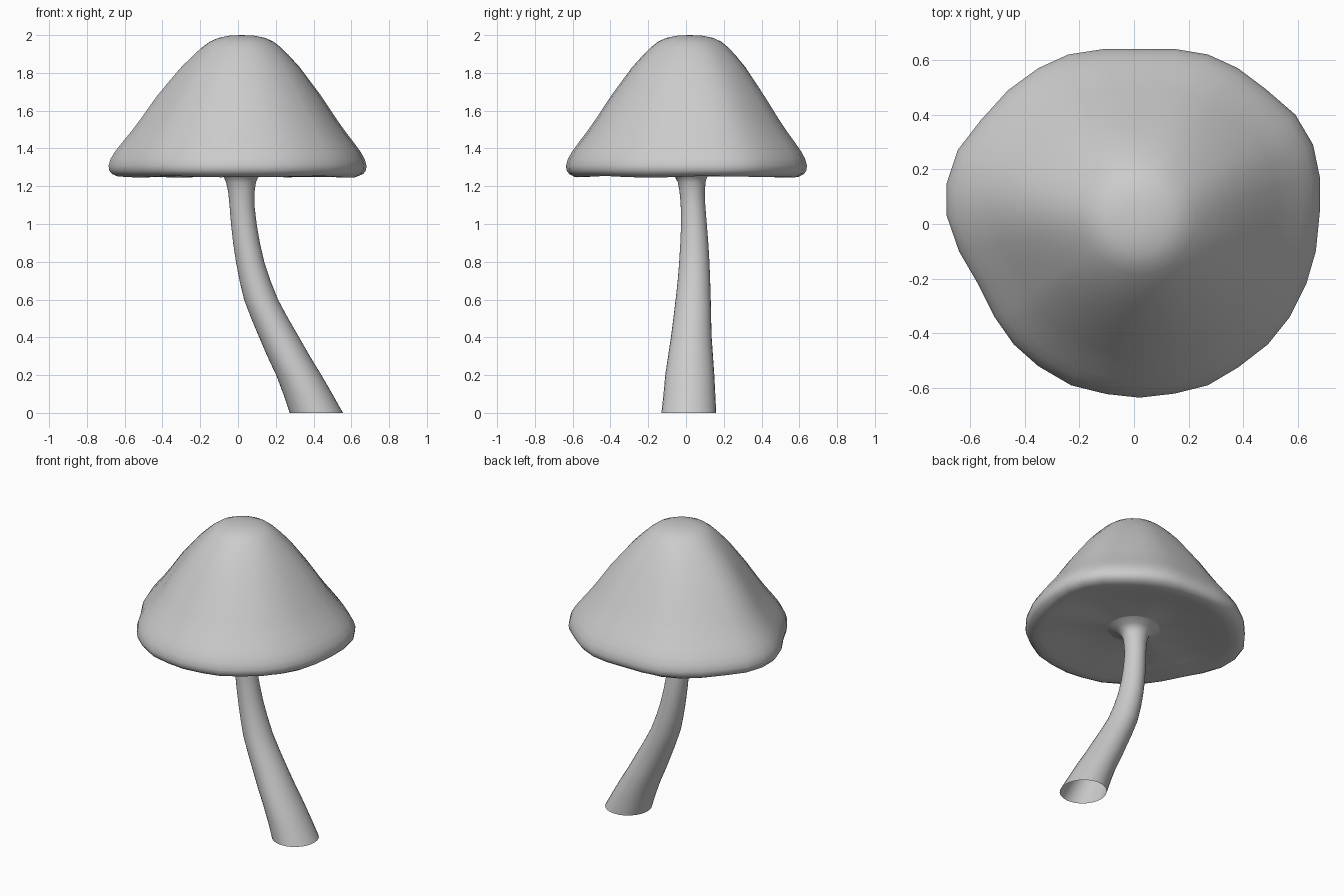
import bpy, bmesh, math
from mathutils import Vector

# Cap outline seen from above, counter-clockwise from the right side
OUTLINE = [(.68, .05), (.68, .17), (.655, .29), (.59, .40), (.48, .495), (.38, .57), (.27, .62),
           (.15, .64), (.02, .64), (-.11, .64), (-.24, .62), (-.35, .57), (-.46, .49), (-.56, .38),
           (-.645, .27), (-.685, .15), (-.685, .03), (-.64, -.10), (-.57, -.22), (-.51, -.34),
           (-.44, -.44), (-.35, -.52), (-.23, -.59), (-.10, -.622), (.02, -.635), (.15, -.62),
           (.27, -.59), (.38, -.525), (.49, -.44), (.57, -.34), (.63, -.22), (.665, -.10)]
ANGLES = [math.atan2(y, x) for x, y in OUTLINE]
HUB = Vector((.02, .02))


def ellipse_ring(cx, cy, rx, ry, z):
    return [(cx + rx * math.cos(a), cy + ry * math.sin(a), z) for a in ANGLES]


def cap_ring(f, z, wave=0.0):
    # scaled outline that turns round towards the middle
    mix = min(1, max(0, (f - .2) / .4))
    ring = []
    for a, p in zip(ANGLES, OUTLINE):
        shaped = HUB + (Vector(p) - HUB) * f
        circle = HUB + Vector((math.cos(a), math.sin(a))) * f * .66
        q = circle.lerp(shaped, mix)
        ring.append((q.x, q.y, z + wave * (math.sin(5 * a) + .6 * math.sin(8 * a + 1))))
    return ring


def loft(name, rings, tip=None):
    bm = bmesh.new()
    loops = [[bm.verts.new(c) for c in r] for r in rings]
    n = len(OUTLINE)
    for lo, hi in zip(loops, loops[1:]):
        for i in range(n):
            j = (i + 1) % n
            bm.faces.new((lo[i], lo[j], hi[j], hi[i]))
    if tip:
        t = bm.verts.new(tip)
        for i in range(n):
            bm.faces.new((loops[-1][i], loops[-1][(i + 1) % n], t))
    for f in bm.faces:
        f.smooth = True
    me = bpy.data.meshes.new(name)
    bm.to_mesh(me)
    bm.free()
    ob = bpy.data.objects.new(name, me)
    bpy.context.collection.objects.link(ob)
    return ob


# Cap: underside from the stem outwards, rounded rim, then up to the top
under = [(.24, 1.285, 0), (.35, 1.29, .004), (.5, 1.285, .007), (.7, 1.27, .006),
         (.85, 1.252, .004), (.93, 1.25, .003)]
upper = [(.975, 1.265), (.997, 1.285), (1, 1.31), (.985, 1.345), (.95, 1.385), (.9, 1.43),
         (.83, 1.49), (.755, 1.56), (.64, 1.675), (.55, 1.755), (.465, 1.83), (.375, 1.895),
         (.31, 1.937), (.255, 1.965), (.19, 1.985), (.1, 1.997)]
loft("cap", [cap_ring(*u) for u in under] + [cap_ring(*u) for u in upper], (.02, .02, 2.0))

# Stem: open curved tube (z, centre x, centre y, radius x, radius y), flaring into the cap
stem = [(0, .415, .015, .141, .145), (.1, .37, .018, .13, .137), (.2, .322, .02, .12, .13),
        (.3, .268, .024, .113, .119), (.4, .218, .028, .106, .108), (.5, .168, .033, .098, .1),
        (.6, .122, .038, .09, .093), (.7, .09, .042, .082, .086), (.8, .064, .044, .075, .08),
        (.9, .045, .044, .071, .074), (1.0, .031, .042, .068, .068), (1.1, .021, .037, .066, .065),
        (1.17, .018, .033, .07, .067), (1.22, .016, .03, .079, .073), (1.245, .016, .027, .09, .083),
        (1.265, .018, .024, .11, .105)]
loft("stem", [ellipse_ring(cx, cy, rx, ry, z) for z, cx, cy, rx, ry in stem] + [cap_ring(.24, 1.285)])
